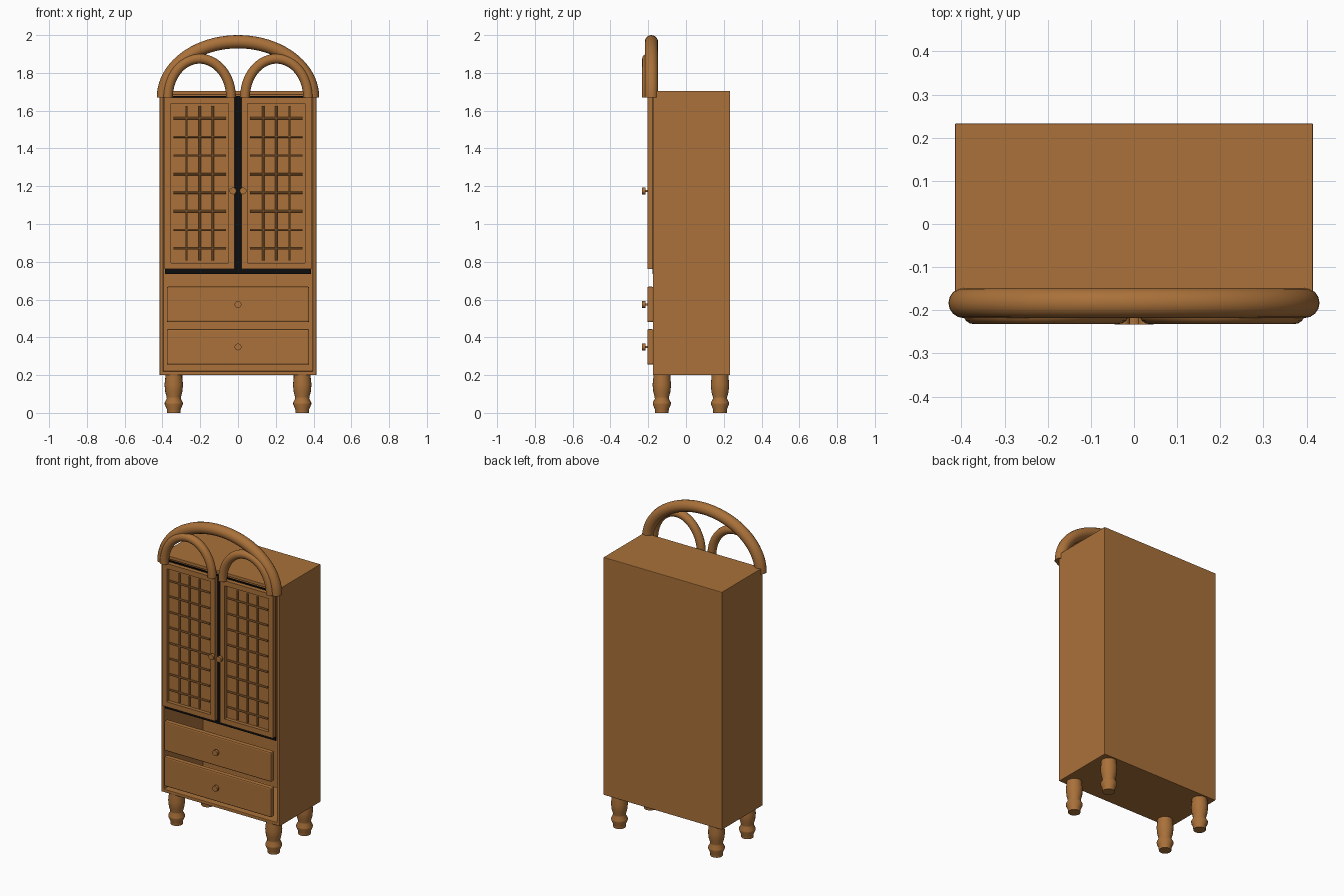
import bpy, bmesh, math
from mathutils import Matrix, Vector

if "Cube" in bpy.data.objects:
    bpy.data.objects.remove(bpy.data.objects["Cube"], do_unlink=True)


def material(name, rgb):
    m = bpy.data.materials.new(name)
    m.use_nodes = True
    m.diffuse_color = (*rgb, 1)
    m.node_tree.nodes["Principled BSDF"].inputs["Base Color"].default_value = (*rgb, 1)
    return m


wood = material("warm wood", (0.40, 0.165, 0.042))
black = material("black", (0.004, 0.004, 0.004))


def finish(name, bm, mat=wood, bevel=0, smooth=False):
    bmesh.ops.recalc_face_normals(bm, faces=bm.faces)
    mesh = bpy.data.meshes.new(name)
    bm.to_mesh(mesh)
    bm.free()
    mesh.materials.append(mat)
    ob = bpy.data.objects.new(name, mesh)
    bpy.context.collection.objects.link(ob)
    if bevel:
        mod = ob.modifiers.new("soft edges", "BEVEL")
        mod.width, mod.segments, mod.limit_method = bevel, 2, "ANGLE"
    if smooth:
        bpy.ops.object.select_all(action="DESELECT")
        ob.select_set(True)
        bpy.context.view_layer.objects.active = ob
        bpy.ops.object.shade_smooth_by_angle(angle=math.radians(40))
    return ob


def add_box(bm, lo, hi):
    lo, hi = Vector(lo), Vector(hi)
    mat = Matrix.Translation((lo + hi) / 2) @ Matrix.Diagonal((*(hi - lo), 1))
    bmesh.ops.create_cube(bm, size=1, matrix=mat)


def recess_front(bm, border, depth):
    """Inset the front face and push it back into the box."""
    bm.normal_update()
    front = min(bm.faces, key=lambda f: f.calc_center_median().y)
    bmesh.ops.inset_region(bm, faces=[front], thickness=border)
    pushed = bmesh.ops.extrude_face_region(bm, geom=[front])["geom"]
    verts = [v for v in pushed if isinstance(v, bmesh.types.BMVert)]
    bmesh.ops.translate(bm, verts=verts, vec=(0, depth, 0))
    if front.is_valid:
        bmesh.ops.delete(bm, geom=[front], context="FACES_ONLY")


def add_disc(bm, centre, radius, length, axis="Y", sides=20):
    turn = Matrix.Rotation(math.pi / 2, 4, "X" if axis == "Y" else "Y")
    if axis == "Z":
        turn = Matrix()
    bmesh.ops.create_cone(bm, cap_ends=True, segments=sides, radius1=radius,
                          radius2=radius, depth=length,
                          matrix=Matrix.Translation(centre) @ turn)


def arch(name, x, y, half_width, height, radius):
    """Half-ellipse tube standing on its two flat ends."""
    base, steps, sides = 1.67, 40, 16
    bm = bmesh.new()
    rings = []
    for i in range(steps + 1):
        a = math.pi * i / steps
        p = Vector((x + half_width * math.cos(a), y, base + height * math.sin(a)))
        n = Vector((height * math.cos(a), 0, half_width * math.sin(a))).normalized()
        rings.append([bm.verts.new(p + radius * (n * math.cos(t) + Vector((0, math.sin(t), 0))))
                      for t in (2 * math.pi * k / sides for k in range(sides))])
    for r, q in zip(rings, rings[1:]):
        for k in range(sides):
            j = (k + 1) % sides
            bm.faces.new((r[k], r[j], q[j], q[k]))
    bm.faces.new(rings[0])
    bm.faces.new(rings[-1])
    finish(name, bm, smooth=True)


def leg(name, x, y):
    profile = [(0.036, 0), (0.037, 0.02), (0.048, 0.045), (0.048, 0.055), (0.037, 0.075),
               (0.038, 0.085), (0.045, 0.11), (0.049, 0.15), (0.045, 0.185), (0.045, 0.202)]
    bm = bmesh.new()
    sides = 20
    rings = [[bm.verts.new((x + r * math.cos(t), y + r * math.sin(t), z))
              for t in (2 * math.pi * k / sides for k in range(sides))] for r, z in profile]
    for r, q in zip(rings, rings[1:]):
        for k in range(sides):
            j = (k + 1) % sides
            bm.faces.new((r[k], r[j], q[j], q[k]))
    bm.faces.new(rings[0])
    bm.faces.new(rings[-1])
    finish(name, bm, smooth=True)


# Hollow carcass, open at the front
bm = bmesh.new()
add_box(bm, (-0.415, -0.175, 0.2), (0.415, 0.233, 1.705))
recess_front(bm, 0.028, 0.387)
finish("carcass", bm, bevel=0.003)

# Dark panel behind the doors
bm = bmesh.new()
add_box(bm, (-0.387, -0.177, 0.735), (0.387, -0.168, 1.677))
finish("dark_panel", bm, black)

# Doors with lattice and knobs, one arch above each
for side, s in (("left", 1), ("right", -1)):
    x0, x1 = sorted((s * 0.018, s * 0.388))
    bm = bmesh.new()
    add_box(bm, (x0, -0.205, 0.762), (x1, -0.178, 1.67))
    recess_front(bm, 0.046, 0.022)
    finish(side + "_door", bm)

    bm = bmesh.new()
    a, b, low, high = x0 + 0.046, x1 - 0.046, 0.808, 1.624
    for i in range(1, 4):
        add_disc(bm, (a + (b - a) * i / 4, -0.195, (low + high) / 2), 0.006, high - low, "Z", 8)
    for i in range(8):
        add_disc(bm, ((a + b) / 2, -0.195, 0.87 + 0.0985 * i), 0.006, b - a, "X", 8)
    finish(side + "_lattice", bm, smooth=True)

    bm = bmesh.new()
    add_disc(bm, (s * 0.027, -0.224, 1.175), 0.018, 0.017)
    add_disc(bm, (s * 0.027, -0.21, 1.175), 0.006, 0.016)
    finish(side + "_door_knob", bm, smooth=True)

    arch(side + "_small_arch", s * 0.204, -0.206, 0.167, 0.205, 0.026)

arch("large_arch", 0, -0.183, 0.395, 0.295, 0.035)

# Drawer fronts and knobs
for name, low in (("upper", 0.48), ("lower", 0.255)):
    bm = bmesh.new()
    add_box(bm, (-0.377, -0.205, low), (0.377, -0.172, low + 0.188))
    finish(name + "_drawer", bm, bevel=0.008)
    bm = bmesh.new()
    add_disc(bm, (0, -0.224, low + 0.094), 0.018, 0.017)
    add_disc(bm, (0, -0.21, low + 0.094), 0.006, 0.016)
    finish(name + "_drawer_knob", bm, smooth=True)

# Turned legs
for row, y in (("front", -0.128), ("back", 0.18)):
    for side, s in (("left", 1), ("right", -1)):
        leg(f"{row}_{side}_leg", s * 0.34, y)
